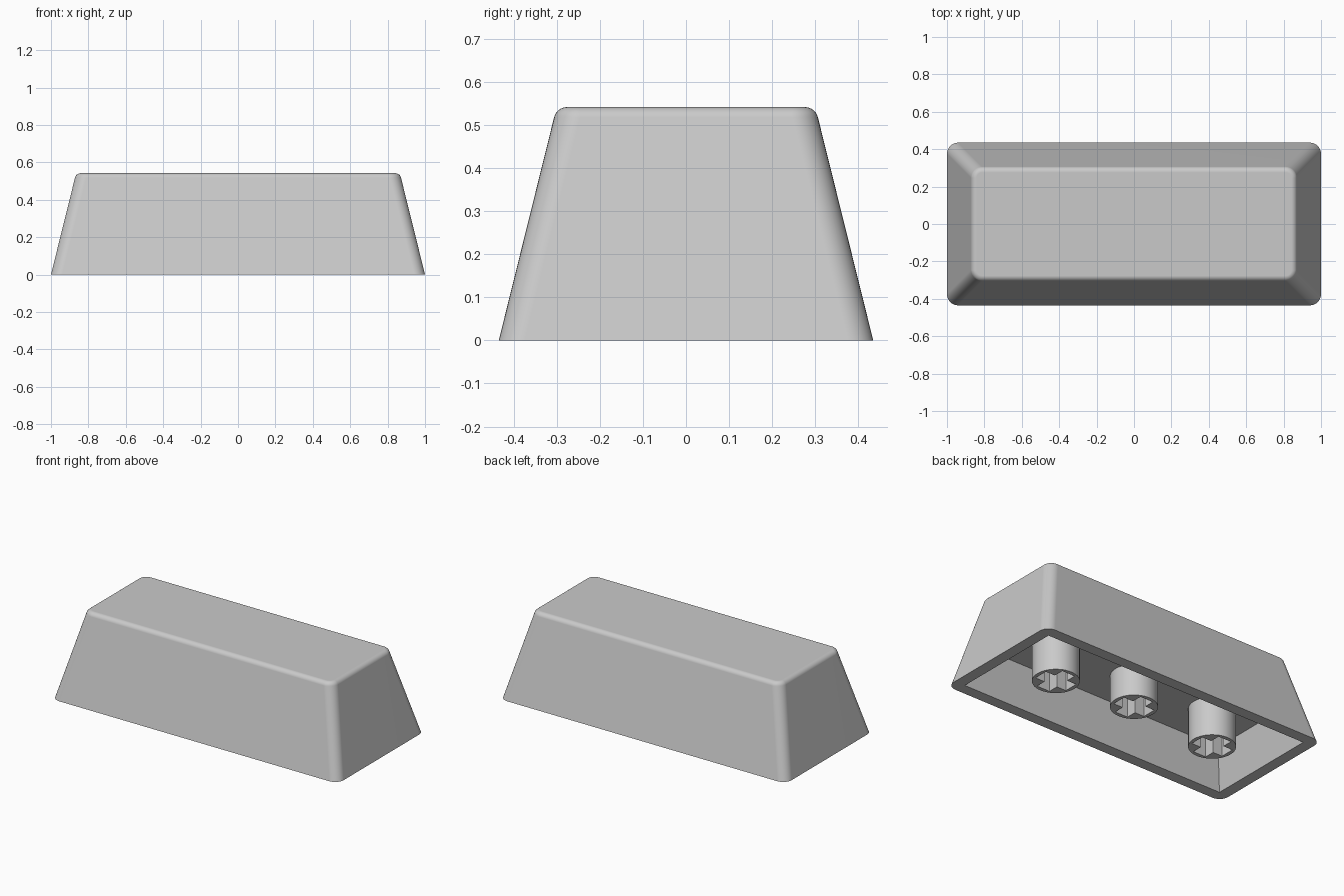
import bpy, bmesh, math

HALF_X, HALF_Y, HEIGHT = 1.0, 0.435, 0.542
SLOPE = 0.248            # how far the walls lean in per unit of height
WALL, CEILING = 0.071, 0.243
CORNER, EDGE = 0.06, 0.031
STEM_RADIUS, STEM_SPACING = 0.134, 0.57

cube = bpy.data.objects.get("Cube")
if cube:
    bpy.data.objects.remove(cube, do_unlink=True)

grey = bpy.data.materials.new("plain grey")
grey.use_nodes = True
colour = (0.59, 0.59, 0.59, 1)
grey.diffuse_color = colour
grey.node_tree.nodes["Principled BSDF"].inputs["Base Color"].default_value = colour


def smooth(obj):
    bpy.ops.object.select_all(action="DESELECT")
    obj.select_set(True)
    bpy.context.view_layer.objects.active = obj
    bpy.ops.object.shade_smooth_by_angle(angle=math.radians(30))
    # Keep the large faces flat next to the rounded edges
    obj.modifiers.new("flat_faces", "WEIGHTED_NORMAL").keep_sharp = True


def rounded_ring(bm, inset, z, radius, steps=8):
    """Rounded rectangle of vertices, inset from the base outline."""
    verts = []
    for i, (sx, sy) in enumerate([(1, 1), (-1, 1), (-1, -1), (1, -1)]):
        cx = sx * (HALF_X - inset - radius)
        cy = sy * (HALF_Y - inset - radius)
        for k in range(steps + 1):
            a = math.pi / 2 * (i + k / steps)
            verts.append(bm.verts.new((cx + radius * math.cos(a),
                                       cy + radius * math.sin(a), z)))
    return verts


# Hollow cap: ceiling, inner walls, rim, outer walls, rounded edge, top
bm = bmesh.new()
rings = [rounded_ring(bm, WALL + SLOPE * CEILING, CEILING, 0),
         rounded_ring(bm, WALL, 0, 0),
         rounded_ring(bm, 0, 0, CORNER)]
lean = math.atan(SLOPE)
turn = math.pi / 2 - lean
flat_inset = SLOPE * HEIGHT + EDGE * math.tan(turn / 2)
for k in range(9):
    a = lean + turn * k / 8
    inset = flat_inset - EDGE * math.cos(a)
    z = HEIGHT - EDGE + EDGE * math.sin(a)
    rings.append(rounded_ring(bm, inset, z, CORNER - EDGE * (math.cos(lean) - math.cos(a))))
for a, b in zip(rings, rings[1:]):
    for i in range(len(a)):
        j = (i + 1) % len(a)
        bm.faces.new((a[i], a[j], b[j], b[i]))
bm.faces.new(rings[0])
bm.faces.new(rings[-1])
bmesh.ops.remove_doubles(bm, verts=bm.verts, dist=1e-5)
bmesh.ops.recalc_face_normals(bm, faces=bm.faces)
mesh = bpy.data.meshes.new("cap_shell")
bm.to_mesh(mesh)
bm.free()
mesh.materials.append(grey)
shell = bpy.data.objects.new("cap_shell", mesh)
bpy.context.collection.objects.link(shell)
smooth(shell)

# Stem profile: a round post with a cross-shaped socket
circle = [(STEM_RADIUS * math.cos(math.tau * i / 48),
           STEM_RADIUS * math.sin(math.tau * i / 48)) for i in range(48)]
arm, half = 0.11, 0.045
cross = []
for i in range(4):
    c, s = round(math.cos(i * math.pi / 2)), round(math.sin(i * math.pi / 2))
    for x, y in [(arm, -half), (arm, half), (half, half)]:
        cross.append((x * c - y * s, x * s + y * c))


def add_stem(name, x, bottom):
    """Post with a cross socket, from the bottom height up into the ceiling."""
    depth = CEILING + 0.002 - bottom
    curve = bpy.data.curves.new("stem_profile", "CURVE")
    curve.dimensions = "2D"
    curve.fill_mode = "BOTH"
    curve.extrude = depth / 2
    for outline in (circle, cross):
        spline = curve.splines.new("POLY")
        spline.points.add(len(outline) - 1)
        spline.use_cyclic_u = True
        for point, (px, py) in zip(spline.points, outline):
            point.co = (px, py, 0, 1)
    profile = bpy.data.objects.new("stem_profile", curve)
    bpy.context.collection.objects.link(profile)
    bpy.context.view_layer.update()
    stem_mesh = bpy.data.meshes.new_from_object(
        profile.evaluated_get(bpy.context.evaluated_depsgraph_get()))
    bpy.data.objects.remove(profile, do_unlink=True)

    bm = bmesh.new()
    bm.from_mesh(stem_mesh)
    bmesh.ops.remove_doubles(bm, verts=bm.verts, dist=1e-5)
    bmesh.ops.recalc_face_normals(bm, faces=bm.faces)
    bm.to_mesh(stem_mesh)
    bm.free()
    stem_mesh.materials.clear()
    stem_mesh.materials.append(grey)
    stem = bpy.data.objects.new(name, stem_mesh)
    stem.location = (x, 0, bottom + depth / 2)
    bpy.context.collection.objects.link(stem)
    smooth(stem)


# Middle stem is recessed; the outer two reach the rim
add_stem("right_stem", -STEM_SPACING, 0)
add_stem("middle_stem", 0, 0.045)
add_stem("left_stem", STEM_SPACING, 0)
